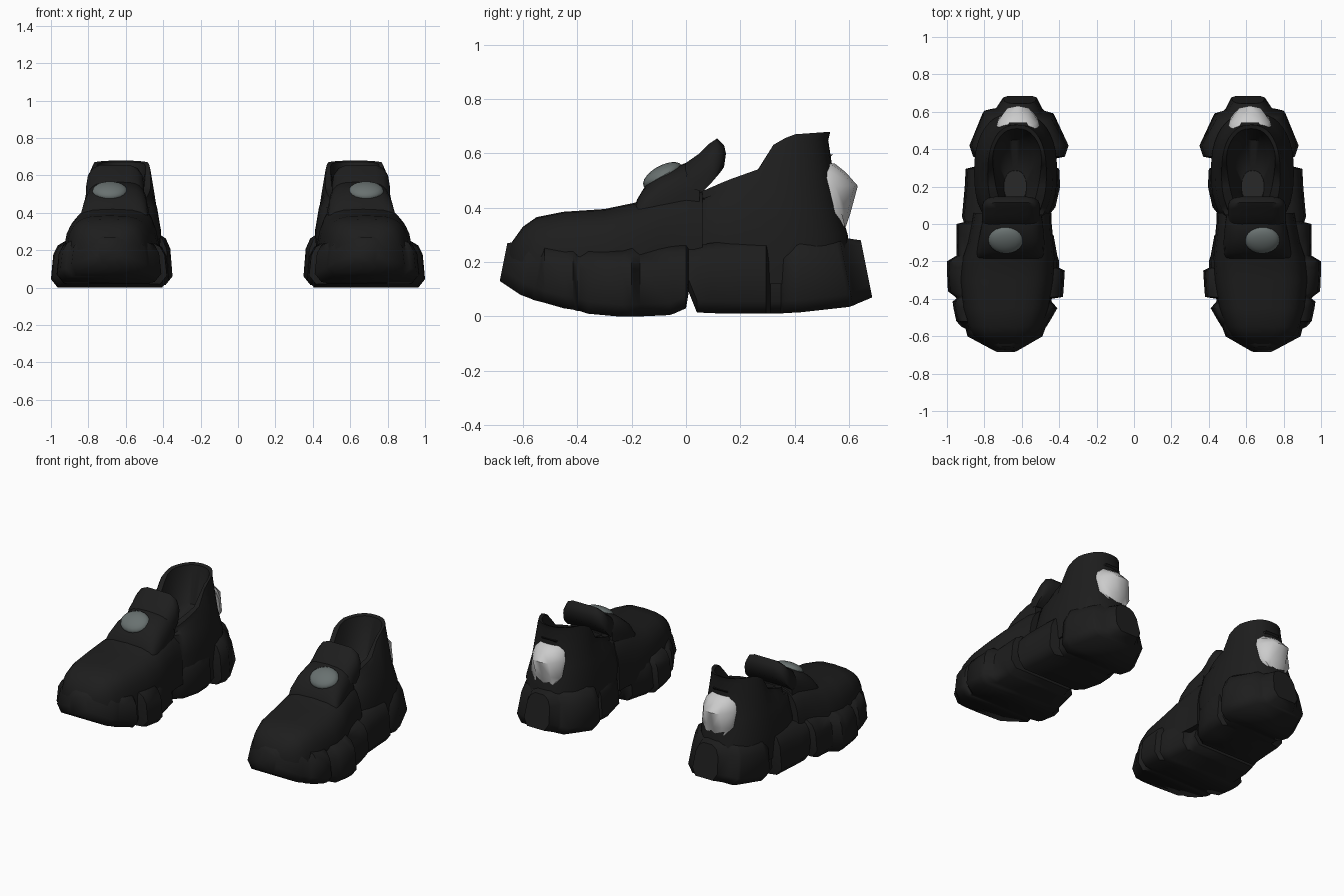
import bpy, bmesh, math
from mathutils import Vector

if "Cube" in bpy.data.objects:
    bpy.data.objects.remove(bpy.data.objects["Cube"])


def material(name, rgb):
    m = bpy.data.materials.new(name)
    m.diffuse_color = (*rgb, 1)
    m.use_nodes = True
    m.node_tree.nodes["Principled BSDF"].inputs["Base Color"].default_value = m.diffuse_color
    return m


BLACK = material("black", (0.0125, 0.0125, 0.0125))
DARK = material("dark grey", (0.022, 0.022, 0.022))
GREY = material("mid grey", (0.14, 0.165, 0.162))
LIGHT = material("light grey", (0.6, 0.6, 0.6))


def finish(name, bm, mat, angle=40):
    """Turn a bmesh into an object mirrored to make both shoes."""
    bmesh.ops.recalc_face_normals(bm, faces=bm.faces[:])
    me = bpy.data.meshes.new(name)
    bm.to_mesh(me)
    bm.free()
    me.materials.append(mat)
    ob = bpy.data.objects.new(name, me)
    bpy.context.collection.objects.link(ob)
    bpy.ops.object.select_all(action='DESELECT')
    bpy.context.view_layer.objects.active = ob
    ob.select_set(True)
    bpy.ops.object.shade_smooth_by_angle(angle=math.radians(angle))
    mod = ob.modifiers.new("other_shoe", 'MIRROR')
    mod.use_mirror_merge = False
    return ob


def loft(name, rings, mat, angle=40):
    """Skin closed rings of equal length and cap both ends."""
    bm = bmesh.new()
    vs = [[bm.verts.new(p) for p in r] for r in rings]
    n = len(vs[0])
    for a, b in zip(vs, vs[1:]):
        for i in range(n):
            j = (i + 1) % n
            bm.faces.new((a[i], a[j], b[j], b[i]))
    bm.faces.new(vs[0])
    bm.faces.new(vs[-1])
    return finish(name, bm, mat, angle)


def spow(v, e):
    return math.copysign(abs(v) ** e, v)


def arch(y, cx, hw, zb, zt, e, n=14):
    """Arched cross-section with a flat base."""
    return [(cx + hw * spow(math.cos(math.pi * i / n), e), y,
             zb + (zt - zb) * spow(math.sin(math.pi * i / n), e)) for i in range(n + 1)]


# Chunky sole: stations (y, inner x, outer x, bottom z, top z) with notched lugs
SOLE = [
    (-.685, .62, .75, .13, .27), (-.61, .49, .89, .08, .28), (-.57, .475, .90, .065, .27),
    (-.56, .47, .92, .06, .27), (-.52, .45, .95, .05, .26), (-.45, .41, .965, .03, .25),
    (-.415, .44, .97, .025, .25), (-.40, .44, .95, .02, .25), (-.39, .38, .955, .02, .24),
    (-.36, .377, .995, .01, .24), (-.25, .37, 1.0, 0, .24), (-.235, .40, 1.0, 0, .24),
    (-.20, .40, 1.0, 0, .25), (-.17, .41, .95, 0, .25), (-.06, .43, .95, .005, .26),
    (-.045, .47, .95, .01, .26), (0, .47, .95, .03, .26), (.01, .48, .91, .09, .26),
    (.04, .46, .92, .015, .26), (.09, .42, .915, .012, .27), (.20, .395, .905, .01, .28),
    (.295, .40, .90, .01, .28), (.31, .43, .84, .01, .28), (.35, .42, .84, .01, .28),
    (.36, .37, .86, .012, .29), (.42, .35, .88, .015, .29), (.60, .43, .81, .035, .29),
    (.615, .48, .80, .04, .29), (.625, .49, .74, .045, .29), (.685, .52, .70, .07, .28)]


def sole_ring(y, xl, xr, zb, zt):
    i = min(.06, (xr - xl) * .25)
    h = zt - zb
    half = [(i * .6, zb), (0, zb + .045), (i * .2, zb + h * .7), (i * .6, zb + h * .9),
            (i * 1.3, zt)]
    pts = [(xl + d, z) for d, z in half] + [(xr - d, z) for d, z in reversed(half)]
    lean = -.2 if y > .5 else (.2 if y < -.55 else 0)      # heel and toe lean inwards
    return [(x, y + lean * (z - zb), z) for x, z in pts]


loft("sole", [sole_ring(*s) for s in SOLE], BLACK, 55)

# Rounded toe upper
TOE = [(-.65, .69, .09, .26), (-.60, .69, .17, .33), (-.55, .69, .20, .365),
       (-.45, .685, .23, .385), (-.30, .68, .25, .395), (-.18, .67, .248, .42),
       (-.10, .66, .23, .45), (0, .655, .215, .47), (.06, .65, .21, .46)]
loft("toe_upper", [arch(y, c, w, .12, z, .58) for y, c, w, z in TOE], BLACK)


# Hollow ankle upper: outer wall, stepped rim, teardrop opening sloping to the insole
def rim(y):
    pts = [(-.1, .45), (.07, .465), (.15, .50), (.29, .55), (.325, .64), (.40, .67), (.54, .68)]
    for (a, za), (b, zb) in zip(pts, pts[1:]):
        if y <= b:
            return za + (zb - za) * max(0, y - a) / (b - a)
    return pts[-1][1]


def oval(cx, cy, hx, hy, z, taper=0, n=40):
    ring = []
    for i in range(n):
        t = math.tau * i / n
        y = cy + hy * spow(math.sin(t), .85)
        k = 1 - taper * min(1, max(0, (.38 - y) / .3))
        ring.append((cx + hx * k * spow(math.cos(t), .85), y, rim(y) + z if z <= 0 else z))
    return ring


loft("ankle_upper", [
    oval(.635, .27, .21, .33, .12), oval(.633, .275, .222, .32, .30),
    oval(.63, .27, .197, .287, .43), oval(.628, .265, .168, .258, -.03),
    oval(.625, .267, .157, .264, 0), oval(.625, .26, .14, .25, -.006, .3),
    oval(.63, .25, .11, .20, .44, .3), oval(.635, .20, .06, .10, .37)], BLACK, 50)

# Insole at the bottom of the opening
loft("insole", [oval(.635, .20, .06, .09, .36), oval(.635, .20, .058, .085, .375)], DARK)

# Broad instep strap
STRAP = [(-.19, .665, .165, .40), (-.18, .665, .18, .43), (-.15, .66, .182, .48),
         (-.09, .655, .178, .53), (0, .65, .165, .565), (.05, .65, .155, .56)]
loft("strap", [arch(y, c, w, .33 + max(0, y + .1) * .5, z, .55) for y, c, w, z in STRAP],
     BLACK, 55)

# Tongue flap curling up behind the strap
FLAP = [(-.03, .50), (0, .565), (.05, .60), (.085, .635), (.115, .655), (.14, .63),
        (.147, .60), (.14, .55), (.06, .47)]
rings = []
for dx, k, dz in [(-.155, .45, -.05), (-.145, .75, -.025), (-.12, .93, -.008), (-.08, 1, 0),
                  (.08, 1, 0), (.12, .93, -.008), (.145, .75, -.025), (.155, .45, -.05)]:
    rings.append([(.657 + dx, .06 + (y - .06) * k, .54 + (z - .54) * k + dz) for y, z in FLAP])
loft("tongue", rings, BLACK, 60)

# Oval badge on the strap
bm = bmesh.new()
bmesh.ops.create_uvsphere(bm, u_segments=20, v_segments=10, radius=1)
c, s = math.cos(math.radians(29)), math.sin(math.radians(29))
for v in bm.verts:
    x, y, z = v.co.x * .094, v.co.y * .08, v.co.z * .038
    v.co = Vector((.685 + x, -.086 + y * c - z * s, .517 + y * s + z * c))
finish("badge", bm, GREY)

# Faceted heel pad: rows (z, back y, half width)
rings = []
for z, y, w in [(.33, .588, .07), (.38, .605, .108), (.48, .632, .115), (.53, .588, .10),
                (.562, .548, .065)]:
    yb = .53 + (.56 - z) * .24
    rings.append([(.62 + dx * w, yy, z) for dx, yy in
                  [(-1, yb - .025), (-.95, yb), (-.5, y - .012), (0, y), (.5, y - .012),
                   (.95, yb), (1, yb - .025), (0, yb - .02)]])
loft("heel_pad", rings, LIGHT, 45)

# Small pull tab above the heel pad
loft("pull_tab", [[(.62 + sx * .06, y, z) for sx, y, z in
                   [(-1, .51, zz), (1, .51, zz), (.8, yy, zz + .005), (-.8, yy, zz + .005)]]
                  for zz, yy in [(.575, .525), (.592, .542)]], BLACK)
